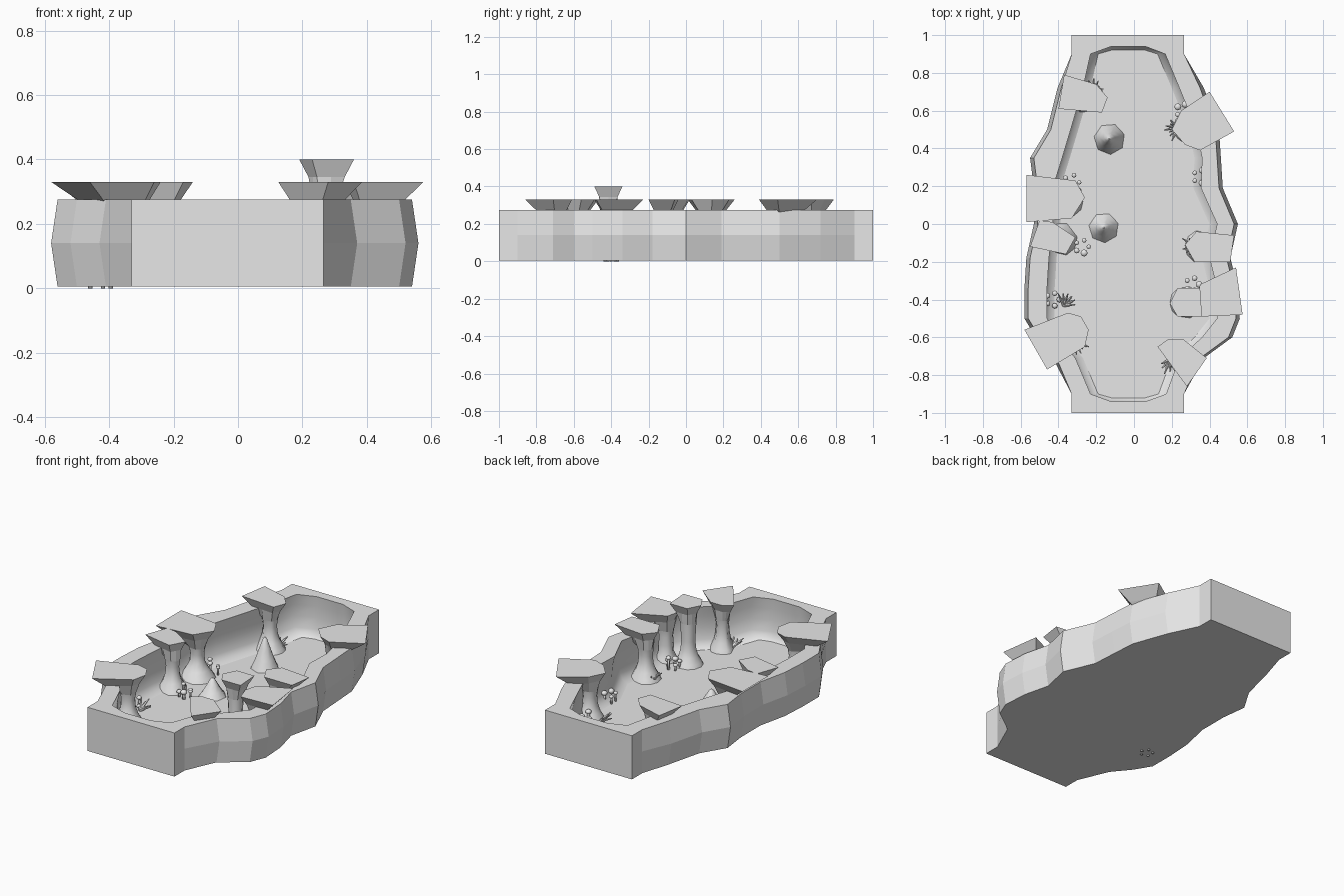
import bpy, bmesh, math, random
from mathutils import Vector, Matrix

random.seed(4)
cube = bpy.data.objects.get("Cube")
if cube:
    bpy.data.objects.remove(cube, do_unlink=True)

stone = bpy.data.materials.new("grey_stone")
stone.use_nodes = True
stone.diffuse_color = (0.8, 0.8, 0.8, 1)
for node in stone.node_tree.nodes:
    if node.type == 'BSDF_PRINCIPLED':
        node.inputs["Base Color"].default_value = (0.8, 0.8, 0.8, 1)


def finish(bm, name):
    bmesh.ops.recalc_face_normals(bm, faces=bm.faces)
    mesh = bpy.data.meshes.new(name)
    bm.to_mesh(mesh)
    bm.free()
    mesh.materials.append(stone)
    obj = bpy.data.objects.new(name, mesh)
    bpy.context.collection.objects.link(obj)
    return obj


def loft(name, rings, smooth_rows):
    """Skin a stack of equal-length rings and close both ends."""
    bm = bmesh.new()
    rows = [[bm.verts.new(p) for p in ring] for ring in rings]
    n = len(rows[0])
    for k, (a, b) in enumerate(zip(rows, rows[1:])):
        for i in range(n):
            j = (i + 1) % n
            bm.faces.new((a[i], a[j], b[j], b[i])).smooth = k in smooth_rows
    bm.faces.new(rows[0])
    bm.faces.new(rows[-1])
    return finish(bm, name)


# Cave basin: stations along the length, with outer and inner rims
ys = [-.9, -.71, -.6, -.5, -.34, -.18, 0, .19, .35, .5, .72, .9]
out_r = [.265, .35, .5, .54, .53, .49, .53, .45, .44, .43, .35, .265]
out_l = [-.33, -.41, -.5, -.56, -.56, -.55, -.51, -.51, -.53, -.44, -.385, -.33]
in_r = [.17, .24, .36, .44, .44, .4, .44, .355, .36, .33, .24, .165]
in_l = [-.23, -.31, -.4, -.46, -.46, -.45, -.43, -.43, -.38, -.335, -.27, -.23]


def outer_ring(z, bulge):
    def side(xs, s):
        return [(x + s * (bulge if abs(y) < .8 else 0), y, z) for x, y in zip(xs, ys)]
    return (side(out_r, 1) + [(.265, 1, z), (-.33, 1, z)]
            + side(out_l, -1)[::-1] + [(-.33, -1, z), (.265, -1, z)])


def inner_ring(z, grow):
    def side(xs, s):
        return [(x + s * grow, y, z) for x, y in zip(xs, ys)]
    e = .94 + grow / 2
    return (side(in_r, 1) + [(.06, e, z), (-.12, e, z)]
            + side(in_l, -1)[::-1] + [(-.12, -e, z), (.06, -e, z)])


loft("cave_basin", [
    outer_ring(.005, 0), outer_ring(.14, .02), outer_ring(.275, 0),
    inner_ring(.275, 0), inner_ring(.21, .015), inner_ring(.14, .02),
    inner_ring(.07, .01), inner_ring(.035, -.01), inner_ring(.02, -.04),
], {3, 4, 5, 6, 7})


# Rock columns: slim trunk flaring into a flat irregular cap
def column(name, cx, cy, outline, top=.33, base=.095, waist=.04):
    centre = Vector((cx, cy))
    pts = []
    for i, p in enumerate(outline):
        a, b = Vector(p), Vector(outline[(i + 1) % len(outline)])
        pts += [a, a.lerp(b, .5)]
    dirs = [(p - centre).normalized() for p in pts]

    def cap_ring(z, s):
        return [(*(centre + (p - centre) * s), z) for p in pts]

    def round_ring(z, r):
        return [(*(centre + d * r), z) for d in dirs]

    rings = [round_ring(.01, base), round_ring(.04, base * .85),
             round_ring(.075, base * .62), round_ring(.12, waist * 1.1),
             round_ring(.17, waist), round_ring(top - .12, waist * 1.15),
             cap_ring(top - .055, .66), cap_ring(top, 1)]
    return loft(name, rings, {0, 1, 2, 3, 4})


column("column_back_right", -.25, .67,
       [(-.37, .79), (-.4, .61), (-.17, .59), (-.14, .67), (-.2, .74)])
column("column_back_left", .3, .51,
       [(.4, .7), (.25, .6), (.2, .5), (.27, .42), (.35, .39), (.53, .49)])
column("column_middle_right", -.37, .13,
       [(-.57, .26), (-.57, .01), (-.33, .03), (-.26, .14), (-.31, .23)], base=.11)
column("column_inner_right", -.39, -.08,
       [(-.55, -.12), (-.36, -.16), (-.31, -.07), (-.43, .01), (-.5, .02)])
column("column_front_right", -.34, -.59,
       [(-.58, -.56), (-.46, -.77), (-.26, -.65), (-.24, -.56), (-.28, -.49), (-.35, -.47)])
column("column_middle_left", .36, -.12,
       [(.53, -.06), (.33, -.04), (.27, -.11), (.32, -.2), (.51, -.2)])
column("ledge_left", .41, -.39,
       [(.54, -.23), (.35, -.32), (.33, -.4), (.36, -.49), (.575, -.48)], base=.07)
column("column_tall_left", .275, -.415,
       [(.35, -.34), (.23, -.34), (.19, -.42), (.23, -.49), (.36, -.49)], top=.4, base=.09)
column("column_front_left", .23, -.69,
       [(.385, -.71), (.26, -.61), (.18, -.61), (.125, -.65), (.28, -.86)], base=.085)


# Stalagmites on the floor
def stalagmite(name, x, y, height, radius):
    profile = [(.015, 1), (.1, .92), (.35, .66), (.7, .36), (.92, .17), (1, .05)]
    rings = []
    for t, s in profile:
        rings.append([(x + radius * s * math.cos(a), y + radius * s * math.sin(a), .01 + t * height)
                      for a in (math.tau * i / 7 + .3 for i in range(7))])
    return loft(name, rings, set(range(5)))


stalagmite("stalagmite_back", -.13, .45, .2, .085)
stalagmite("stalagmite_front", -.16, -.02, .12, .085)


# Crystal fans at the column feet
def crystals(name, x, y, heading, count=6, z=.03):
    bm = bmesh.new()
    for i in range(count):
        turn = math.radians(heading) + (i / (count - 1) - .5) * 2
        length = random.uniform(.05, .085)
        aim = Vector((math.cos(turn), math.sin(turn), random.uniform(.3, .9))).normalized()
        spin = aim.to_track_quat('Z', 'Y').to_matrix().to_4x4()
        place = Matrix.Translation(Vector((x, y, z)) + aim * length / 2) @ spin
        bmesh.ops.create_cone(bm, cap_ends=True, segments=5, radius1=.011, radius2=.003,
                              depth=length, matrix=place)
    return finish(bm, name)


crystals("crystals_back_right", -.22, .7, 50)
crystals("crystals_back_left", .23, .51, 190, 7)
crystals("crystals_inner_right", -.37, -.43, 60)
crystals("crystals_front_right", -.31, -.63, -50)
crystals("crystals_front_left", .19, -.72, -100)
crystals("crystals_middle_left", .32, -.12, 180)


# Small round fungi on short stems
def fungi(name, x, y, spread=.035, count=5, z=.02):
    bm = bmesh.new()
    for i in range(count):
        a = math.tau * i / count
        px, py = x + spread * math.cos(a), y + spread * math.sin(a)
        h, r = random.uniform(.03, .08), random.uniform(.012, .02)
        bmesh.ops.create_cone(bm, cap_ends=True, segments=6, radius1=r * .5, radius2=r * .4,
                              depth=h, matrix=Matrix.Translation((px, py, z + h / 2)))
        bmesh.ops.create_uvsphere(bm, u_segments=8, v_segments=5, radius=r,
                                  matrix=Matrix.Translation((px, py, z + h))
                                  @ Matrix.Diagonal((1, 1, .75, 1)))
    for f in bm.faces:
        f.smooth = True
    return finish(bm, name)


fungi("fungi_back_left", .26, .6)
fungi("fungi_wall_left", .35, .25)
fungi("fungi_middle_right", -.33, .22, .04)
fungi("fungi_inner_right", -.275, -.12)
fungi("fungi_front_right", -.43, -.4, z=0)
fungi("fungi_tall_left", .31, -.32)
